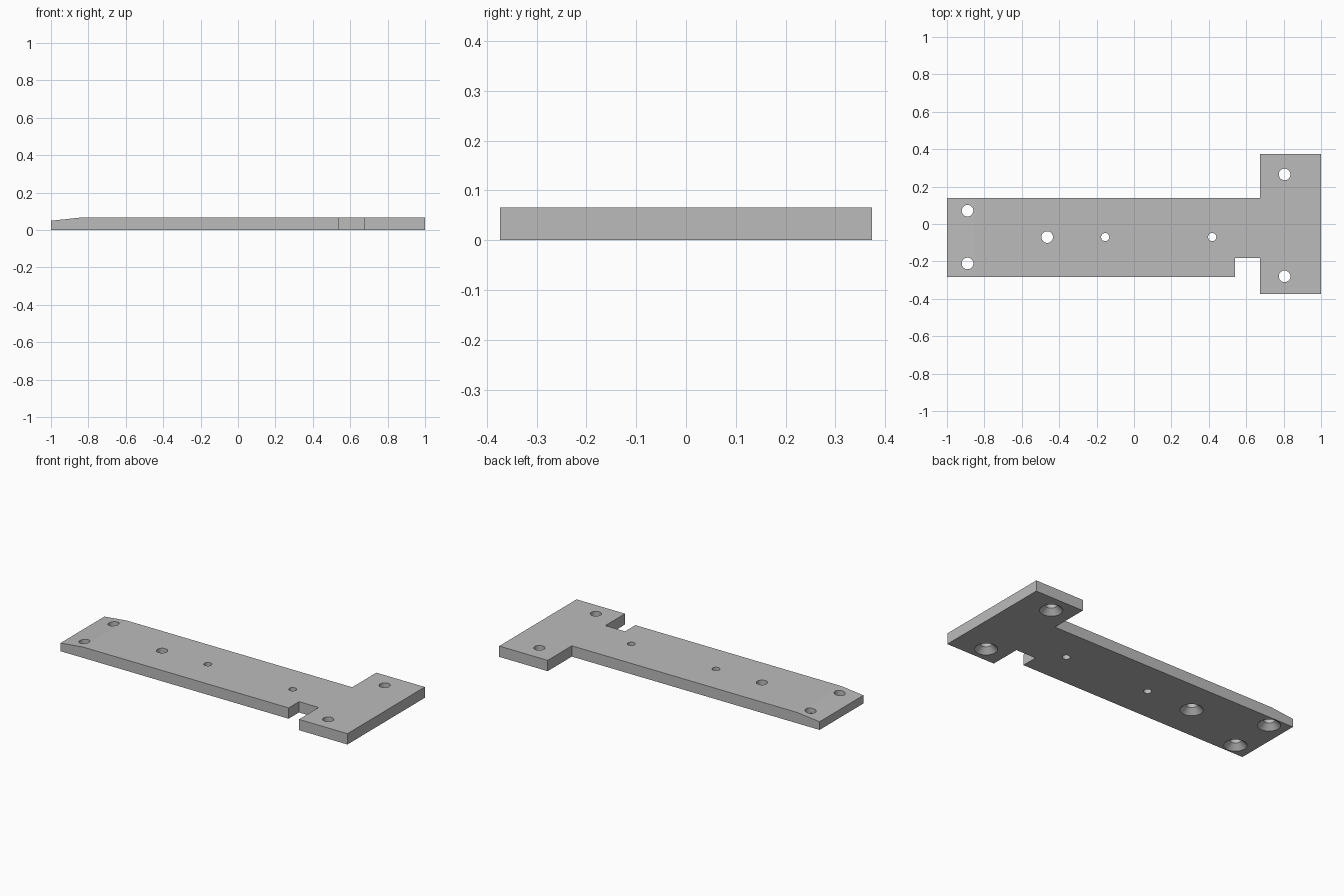
import bpy, bmesh, math
from mathutils import Vector

cube = bpy.data.objects.get("Cube")
if cube:
    bpy.data.objects.remove(cube, do_unlink=True)

THICK = 0.066

steel = bpy.data.materials.new("plain grey")
steel.use_nodes = True
grey = (0.5, 0.5, 0.5, 1)
steel.diffuse_color = grey
steel.node_tree.nodes["Principled BSDF"].inputs["Base Color"].default_value = grey


def make_object(name, bm):
    bmesh.ops.recalc_face_normals(bm, faces=bm.faces)
    mesh = bpy.data.meshes.new(name)
    bm.to_mesh(mesh)
    bm.free()
    mesh.materials.append(steel)
    obj = bpy.data.objects.new(name, mesh)
    bpy.context.collection.objects.link(obj)
    return obj


def add_lathe(bm, x, y, profile, sides=32):
    """Closed solid of revolution from (radius, height) pairs."""
    rings = []
    for r, z in profile:
        rings.append([bm.verts.new((x + r * math.cos(2 * math.pi * i / sides),
                                    y + r * math.sin(2 * math.pi * i / sides), z))
                      for i in range(sides)])
    for low, high in zip(rings, rings[1:]):
        for i in range(sides):
            j = (i + 1) % sides
            bm.faces.new((low[i], low[j], high[j], high[i]))
    bm.faces.new(rings[0][::-1])
    bm.faces.new(rings[-1])


# T-shaped plate with a notch beside the crossbar
outline = [(-1, -0.283), (0.54, -0.283), (0.54, -0.183), (0.673, -0.183),
           (0.673, -0.373), (1, -0.373), (1, 0.373), (0.673, 0.373),
           (0.673, 0.14), (-1, 0.14)]
bm = bmesh.new()
base = bm.faces.new([bm.verts.new((x, y, 0)) for x, y in outline])
top = bmesh.ops.extrude_face_region(bm, geom=[base])["geom"]
bmesh.ops.translate(bm, vec=(0, 0, THICK),
                    verts=[v for v in top if isinstance(v, bmesh.types.BMVert)])

# Shallow slope at the narrow end
cut = bmesh.ops.bisect_plane(bm, geom=bm.verts[:] + bm.edges[:] + bm.faces[:],
                             plane_co=(-0.85, 0, THICK),
                             plane_no=Vector((-0.016, 0, 0.15)).normalized(),
                             clear_outer=True)
bmesh.ops.holes_fill(bm, edges=[e for e in bm.edges if e.is_boundary], sides=0)
plate = make_object("plate", bm)

# Countersunk screw holes, wide on the underside, and plain pin holes
bm = bmesh.new()
for x, y in [(-0.89, 0.071), (-0.89, -0.211), (-0.464, -0.07),
             (0.805, 0.265), (0.805, -0.28)]:
    add_lathe(bm, x, y, [(0.073, -0.01), (0.031, 0.032), (0.031, 0.1)])
for x in (-0.154, 0.418):
    add_lathe(bm, x, -0.07, [(0.022, -0.01), (0.022, 0.1)])
cutter = make_object("hole_cutter", bm)
cutter.hide_render = True
cutter.hide_viewport = True

drill = plate.modifiers.new("holes", "BOOLEAN")
drill.operation = "DIFFERENCE"
drill.solver = "EXACT"
drill.object = cutter

# Apply the holes, then smooth only their walls
bpy.context.view_layer.objects.active = plate
plate.select_set(True)
bpy.ops.object.modifier_apply(modifier=drill.name)
bpy.data.objects.remove(cutter, do_unlink=True)
bpy.ops.object.shade_smooth_by_angle(angle=math.radians(20))
for poly in plate.data.polygons:
    if poly.area > 0.01:
        poly.use_smooth = False
